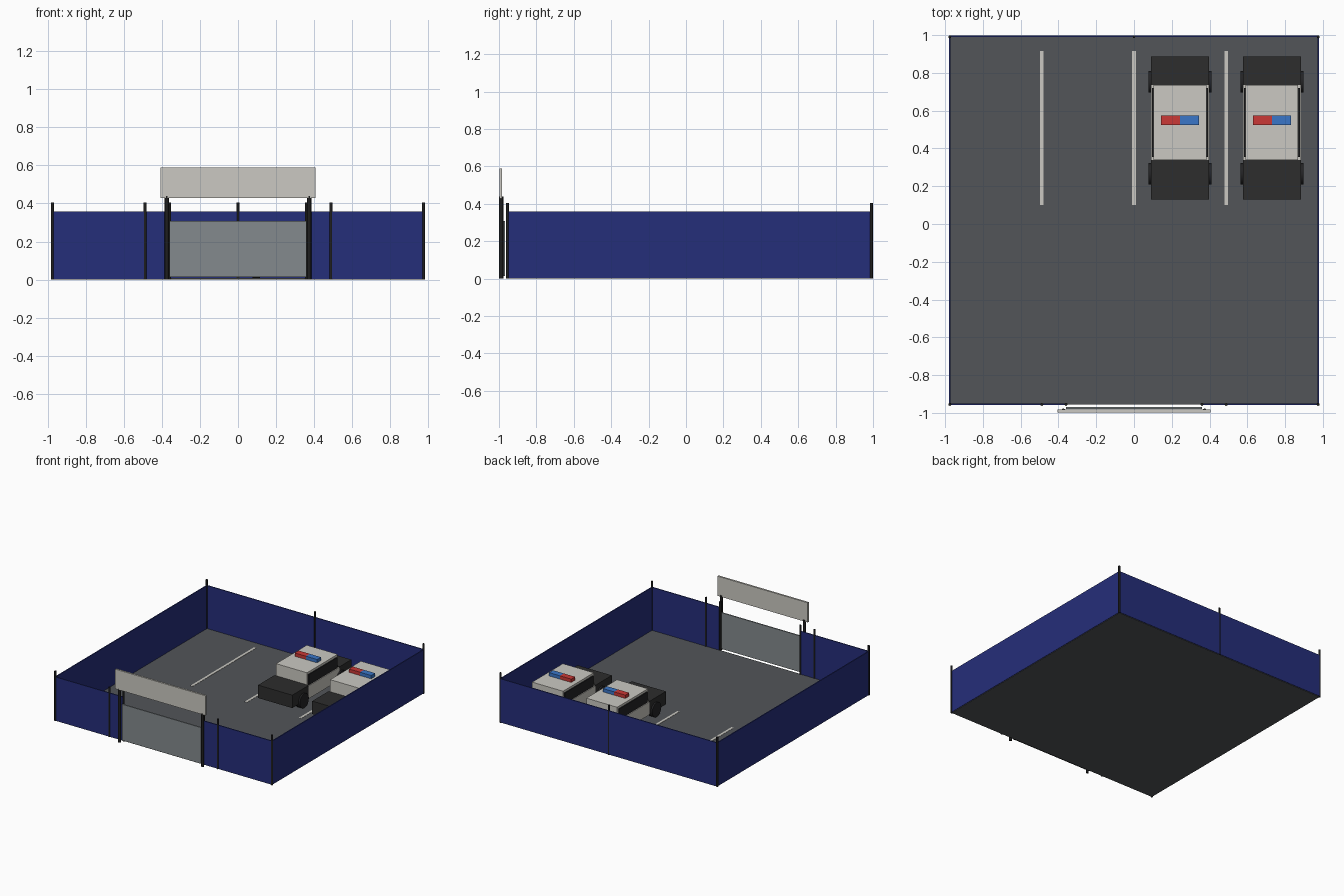
import bpy
from math import radians

cube = bpy.data.objects.get("Cube")
if cube:
    bpy.data.objects.remove(cube, do_unlink=True)


def material(name, rgb):
    lin = [((c / 255 + 0.055) / 1.055) ** 2.4 for c in rgb]
    m = bpy.data.materials.new(name)
    m.use_nodes = True
    m.diffuse_color = (*lin, 1)
    bsdf = next(n for n in m.node_tree.nodes if n.type == 'BSDF_PRINCIPLED')
    bsdf.inputs["Base Color"].default_value = (*lin, 1)
    return m


asphalt = material("asphalt", (82, 85, 88))
blue_sheet = material("navy fence", (37, 46, 122))
post_black = material("post black", (30, 30, 30))
white = material("off white", (203, 201, 194))
gate_grey = material("gate grey", (132, 138, 141))
car_black = material("car black", (45, 45, 45))
rubber = material("tyre and glass", (35, 35, 37))
red = material("lamp red", (203, 56, 54))
blue = material("lamp blue", (58, 118, 200))


def box(name, x, y, z, mat):
    """Box from (low, high) pairs on each axis."""
    bpy.ops.mesh.primitive_cube_add(size=1, location=[(a + b) / 2 for a, b in (x, y, z)])
    ob = bpy.context.object
    ob.name = name
    ob.scale = [b - a for a, b in (x, y, z)]
    bpy.ops.object.transform_apply(location=False, rotation=False, scale=True)
    ob.data.materials.append(mat)
    return ob


def cylinder(name, loc, radius, depth, mat, sides=12, tilt=0):
    bpy.ops.mesh.primitive_cylinder_add(vertices=sides, radius=radius, depth=depth,
                                        location=loc, rotation=(0, tilt, 0))
    ob = bpy.context.object
    ob.name = name
    ob.data.materials.append(mat)
    bpy.ops.object.shade_smooth_by_angle(angle=radians(40))
    return ob


def post(name, x, y, height, radius):
    cylinder(name, (x, y, height / 2), radius, height, post_black)


# Yard dimensions
W, FRONT, BACK, GROUND, FENCE, GATE = 0.975, -0.955, 0.993, 0.008, 0.358, 0.36
T = 0.004

# Ground and parking bay lines
box("ground", (-W, W), (FRONT, BACK), (0, GROUND), asphalt)
for x in (-0.488, 0, 0.488):
    box("bay_line", (x - 0.01, x + 0.01), (0.1, 0.915), (GROUND, GROUND + 0.002), white)

# Fence panels and posts
box("back_fence", (-W, W), (BACK - T, BACK + T), (0.004, FENCE), blue_sheet)
post("back_middle_post", 0, BACK - 0.002, 0.405, 0.007)
for side, name in ((-1, "right"), (1, "left")):
    xs = sorted((side * (W - T), side * (W + T)))
    box(name + "_fence", xs, (FRONT, BACK), (0.004, FENCE), blue_sheet)
    xs = sorted((side * GATE, side * W))
    box(name + "_front_fence", xs, (FRONT - T, FRONT + T), (0.004, FENCE), blue_sheet)
    for x, y in ((W, FRONT), (W, BACK - 0.002), (0.488, FRONT), (GATE, FRONT)):
        post(name + "_fence_post", side * x, y, 0.405, 0.008)
    post(name + "_gate_post", side * 0.374, -0.988, 0.44, 0.011)

# Sliding gate and blank sign board
box("gate_panel", (-GATE, GATE), (-0.979, -0.969), (0.014, 0.308), gate_grey)
box("sign_board", (-0.406, 0.406), (-0.998, -0.983), (0.428, 0.588), white)


def car(cx):
    def part(name, half, y, z, mat):
        box("car_" + name, (cx - half, cx + half), y, z, mat)

    # Body: dark ends, pale middle with side windows
    part("hood", 0.154, (0.13, 0.34), (0.055, 0.16), car_black)
    part("trunk", 0.154, (0.735, 0.888), (0.055, 0.16), car_black)
    part("doors", 0.153, (0.34, 0.735), (0.05, 0.155), white)
    part("cabin", 0.139, (0.34, 0.735), (0.155, 0.258), white)
    part("side_windows", 0.147, (0.355, 0.72), (0.155, 0.24), rubber)
    # Roof lamps
    for x, name, mat in ((-0.1, "red", red), (0, "blue", blue)):
        box("car_" + name + "_lamp", (cx + x, cx + x + 0.1), (0.525, 0.575), (0.258, 0.285), mat)
    # Wheels
    for side in (-1, 1):
        for y in (0.266, 0.753):
            cylinder("car_wheel", (cx + side * 0.147, y, GROUND + 0.058), 0.058, 0.04,
                     rubber, sides=20, tilt=radians(90))


for bay in (0.2435, 0.7305):
    car(bay)
